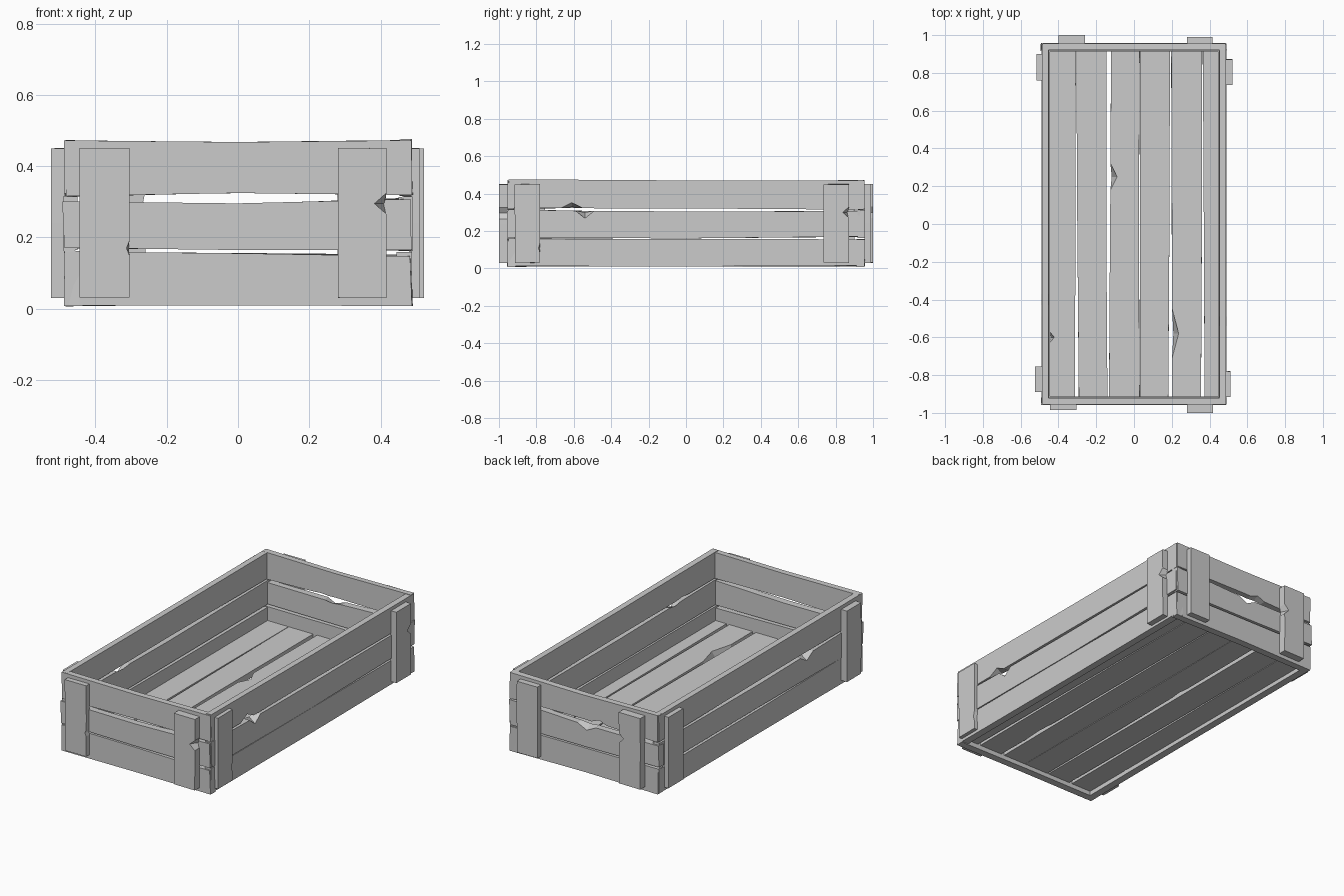
import bpy, bmesh, random

if "Cube" in bpy.data.objects:
    bpy.data.objects.remove(bpy.data.objects["Cube"])

random.seed(4)
# Maps (along, across, depth) to x, y, z for each board direction
MAPS = {
    "end": lambda t, w, d: (t, d, w),
    "side": lambda t, w, d: (d, t, w),
    "floor": lambda t, w, d: (w, t, d),
    "cleat_end": lambda t, w, d: (w, d, t),
    "cleat_side": lambda t, w, d: (d, w, t),
}


def plank(name, kind, t0, t1, lo, hi, face, back, chip_lo=None, chip_hi=None, rough=0.004):
    """Board with slightly wavering edges; lo/hi are edge heights at start, middle, end.
    A chip is (position, half width, depth), cut deep on the face and shallow on the back."""
    def edge(vals, chip, sign):
        tm = (t0 + t1) / 2
        pts = []
        for t, w in zip((t0, tm, t1), vals):
            if chip and t == tm and abs(chip[0] - t) <= chip[1]:
                continue
            j = random.uniform(-rough, rough)
            e = 0 if t == tm else random.uniform(-rough, rough)
            pts.append((t + e, w + j, t + e + random.uniform(-rough, rough), w + j / 2))
        if chip:
            c, h, dep = chip
            f = (c - t0) / (t1 - t0)
            w = vals[0] * (1 - 2 * f) + vals[1] * 2 * f if f < .5 else vals[1] * (2 - 2 * f) + vals[2] * (2 * f - 1)
            for t, k in ((c - h, 0), (c, 1), (c + h, 0)):
                pts.append((t, w + sign * dep * k, t, w + sign * dep * k * 0.2))
        return sorted(pts)

    loop = edge(lo, chip_lo, 1) + edge(hi, chip_hi, -1)[::-1]
    bm = bmesh.new()
    m = MAPS[kind]
    a = [bm.verts.new(m(p[0], p[1], face)) for p in loop]
    b = [bm.verts.new(m(p[2], p[3], back)) for p in loop]
    bm.faces.new(a)
    bm.faces.new(b[::-1])
    n = len(loop)
    for i in range(n):
        bm.faces.new((a[i], b[i], b[(i + 1) % n], a[(i + 1) % n]))
    bmesh.ops.recalc_face_normals(bm, faces=bm.faces)
    me = bpy.data.meshes.new(name)
    bm.to_mesh(me)
    bm.free()
    ob = bpy.data.objects.new(name, me)
    bpy.context.collection.objects.link(ob)


# Short end walls: three boards each
for label, s in (("front", -1), ("back", 1)):
    back = s == 1
    plank(label + "_board_low", "end", -.485, .485, (.01, .012, .008), (.158, .157, .15),
          s * .955, s * .912)
    plank(label + "_board_mid", "end", -.49, .485, (.168, .167, .163), (.298, .294, .31),
          s * .958, s * .918, chip_hi=(-.02, .06, .03) if back else None)
    plank(label + "_board_top", "end", -.485, .485, (.312, .326, .318), (.472, .468, .474),
          s * .955, s * .92, chip_lo=(-.1, .05, .02) if back else None)

# Long side walls: three boards each
for label, s in (("left", -1), ("right", 1)):
    right = s == 1
    plank(label + "_board_low", "side", -.95, .95, (.01, .014, .012), (.16, .157, .155),
          s * .488, s * .445)
    plank(label + "_board_mid", "side", -.948, .948, (.166, .164, .167), (.312, .303, .309),
          s * .49, s * .45,
          chip_hi=(-.54, .05, .04) if right else (-.43, .06, .035))
    plank(label + "_board_top", "side", -.95, .95, (.32, .325, .318), (.474, .47, .472),
          s * .488, s * .453, chip_lo=(-.61, .06, .03) if right else None)

# Floor planks: left edge, right edge, chip on left edge
floor = [
    ((-.447, -.447, -.447), (-.308, -.31, -.313), (-.6, .03, .025)),
    ((-.305, -.3, -.293), (-.146, -.147, -.142), None),
    ((-.122, -.126, -.133), (.03, .027, .03), (.25, .07, .035)),
    ((.03, .032, .03), (.19, .187, .182), None),
    ((.196, .199, .203), (.362, .36, .355), (-.58, .13, .035)),
    ((.365, .37, .373), (.447, .447, .447), None),
]
for i, (lo, hi, chip) in enumerate(floor):
    plank(f"floor_plank_{i + 1}", "floor", -.915, .915, lo[::-1], hi[::-1], .075, .036,
          chip_lo=chip, rough=.0015)

# Upright cleats outside the corners: kind, across range, wall depth, outer depth, chip on high edge
cleats = [
    ("front_left_cleat", "cleat_end", -.445, -.305, -.955, -.985, (.17, .02, .008)),
    ("front_right_cleat", "cleat_end", .28, .417, -.955, -1.0, (.295, .03, .034)),
    ("back_left_cleat", "cleat_end", -.4, -.26, .955, 1.0, (.3, .03, .03)),
    ("back_right_cleat", "cleat_end", .28, .415, .955, .99, None),
    ("right_front_cleat", "cleat_side", -.915, -.78, .485, .51, (.11, .03, .008)),
    ("right_back_cleat", "cleat_side", .735, .872, .485, .522, (.3, .03, .034)),
    ("left_front_cleat", "cleat_side", -.89, -.755, -.485, -.525, None),
    ("left_back_cleat", "cleat_side", .76, .9, -.485, -.515, None),
]
for name, kind, w0, w1, wall, outer, chip in cleats:
    plank(name, kind, .03, .45, (w0,) * 3, (w1,) * 3, outer, wall, chip_hi=chip, rough=.0008)
